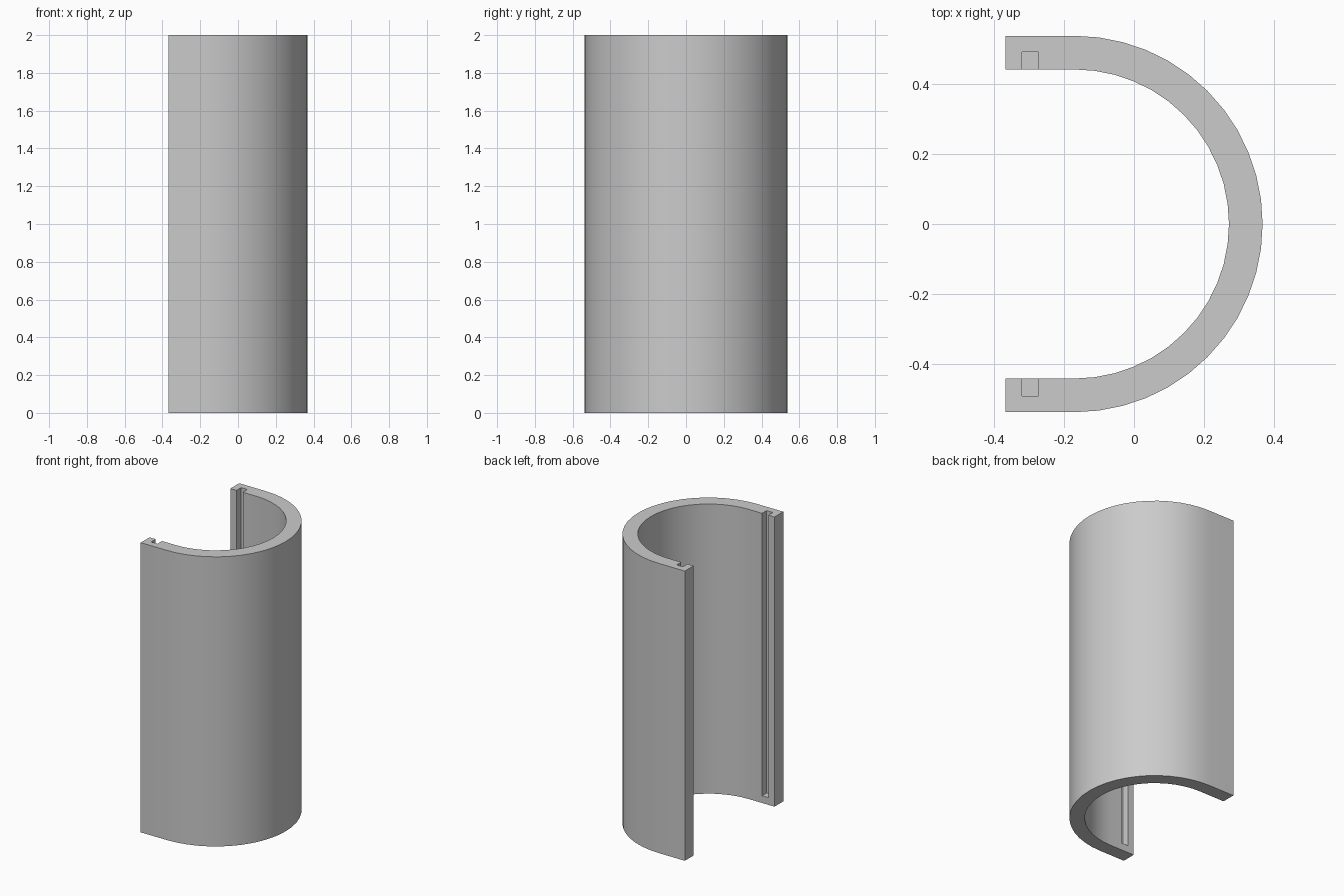
import bpy, bmesh, math

cube = bpy.data.objects.get("Cube")
if cube:
    bpy.data.objects.remove(cube, do_unlink=True)

HEIGHT = 2.0
OUTER, INNER = 0.537, 0.441      # radii of the half-round wall
CENTRE_X, END_X = -0.17, -0.367  # arc centre and open end
SEGMENTS = 24

grey = bpy.data.materials.new("light_grey")
grey.use_nodes = True
colour = (0.6, 0.6, 0.6, 1)
grey.diffuse_color = colour
grey.node_tree.nodes["Principled BSDF"].inputs["Base Color"].default_value = colour


def prism(name, outline, bottom, top):
    """Extrude a closed outline from bottom to top."""
    bm = bmesh.new()
    face = bm.faces.new([bm.verts.new((x, y, bottom)) for x, y in outline])
    grown = bmesh.ops.extrude_face_region(bm, geom=[face])["geom"]
    verts = [v for v in grown if isinstance(v, bmesh.types.BMVert)]
    bmesh.ops.translate(bm, verts=verts, vec=(0, 0, top - bottom))
    bmesh.ops.recalc_face_normals(bm, faces=bm.faces)
    mesh = bpy.data.meshes.new(name)
    bm.to_mesh(mesh)
    bm.free()
    mesh.materials.append(grey)
    obj = bpy.data.objects.new(name, mesh)
    bpy.context.collection.objects.link(obj)
    return obj


def u_line(radius):
    """Half circle with a straight run to the open end on both sides."""
    angles = [math.pi * (i / SEGMENTS - 0.5) for i in range(SEGMENTS + 1)]
    arc = [(CENTRE_X + radius * math.cos(a), radius * math.sin(a)) for a in angles]
    return [(END_X, -radius)] + arc + [(END_X, radius)]


# U-shaped wall
wall = prism("curved_wall", u_line(OUTER) + u_line(INNER)[::-1], 0, HEIGHT)
bpy.context.view_layer.objects.active = wall
wall.select_set(True)

# Facing panel grooves, open at the top and closed just above the base
for side, label in ((-1, "front"), (1, "back")):
    y0, y1 = side * (INNER - 0.05), side * 0.491
    outline = [(-0.32, y0), (-0.272, y0), (-0.272, y1), (-0.32, y1)]
    cutter = prism(label + "_groove_cutter", outline, 0.05, HEIGHT + 0.1)
    cutter.hide_render = True
    cut = wall.modifiers.new(label + "_groove", "BOOLEAN")
    cut.operation = "DIFFERENCE"
    cut.solver = "EXACT"
    cut.object = cutter
    bpy.ops.object.modifier_apply(modifier=cut.name)
    bpy.data.objects.remove(cutter, do_unlink=True)

bpy.ops.object.shade_smooth_by_angle(angle=math.radians(30))
